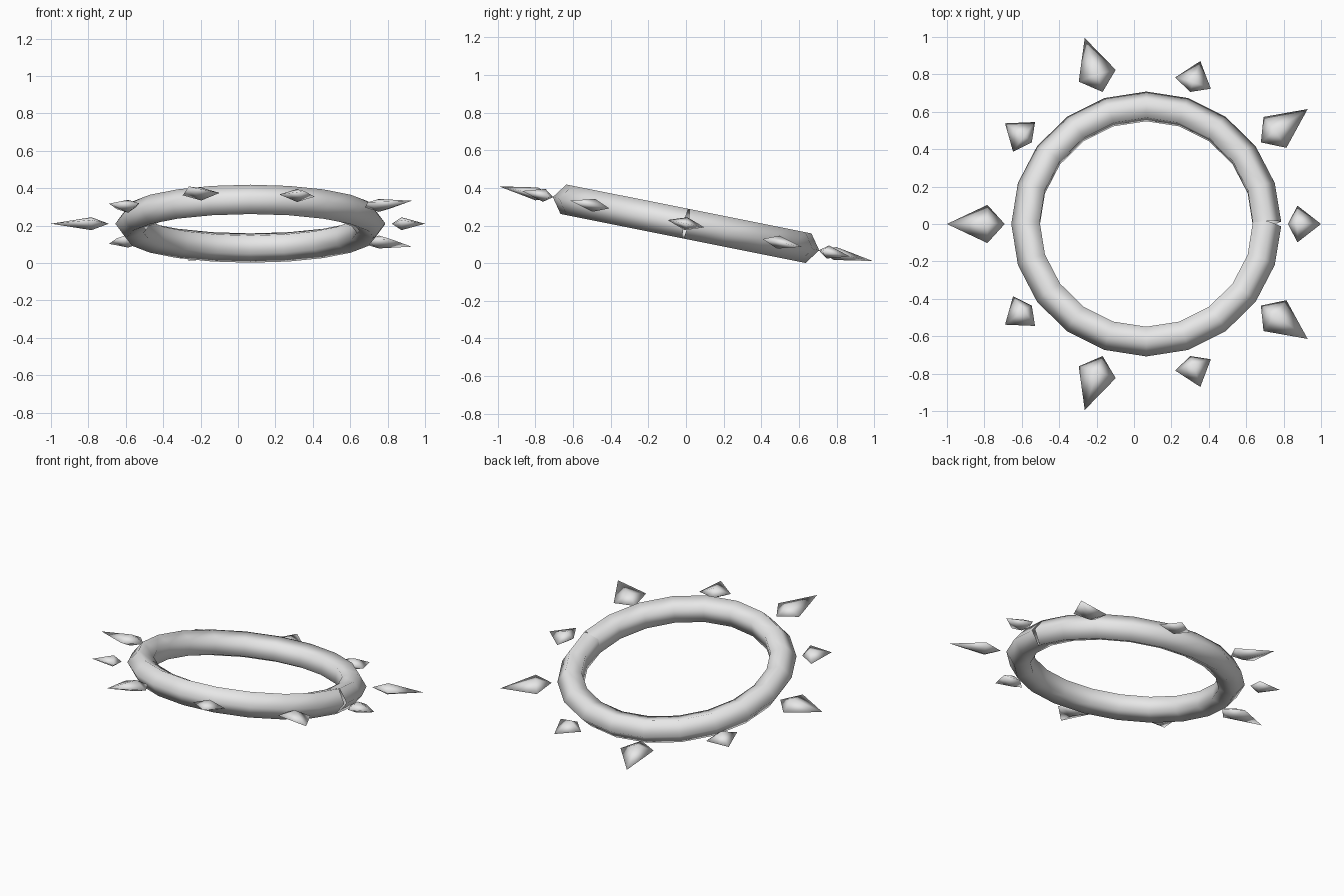
import bpy, math
from mathutils import Matrix

if "Cube" in bpy.data.objects:
    bpy.data.objects.remove(bpy.data.objects["Cube"])

# Tilted frame shared by all parts
FRAME = Matrix.Translation((0.066, 0, 0.21)) @ Matrix.Rotation(math.radians(-11.3), 4, 'X')

grey = bpy.data.materials.new("light_grey")
grey.diffuse_color = (0.8, 0.8, 0.8, 1)
grey.use_nodes = True
grey.node_tree.nodes["Principled BSDF"].inputs["Base Color"].default_value = grey.diffuse_color


def add_part(name, verts, faces, matrix):
    me = bpy.data.meshes.new(name)
    me.from_pydata(verts, [], faces)
    me.transform(matrix)
    me.materials.append(grey)
    me.polygons.foreach_set("use_smooth", [True] * len(me.polygons))
    me.update()
    ob = bpy.data.objects.new(name, me)
    bpy.context.collection.objects.link(ob)
    return ob


# Ring: five-sided tube along a 20-sided path, left open at the seam on +x,
# where both end profiles stay square to their own segment
R, r, SEG, SIDES = 0.638, 0.084, 20, 5
verts, faces = [], []
for i in range(SEG + 1):
    a = 2 * math.pi * i / SEG
    lean = math.pi / SEG if i == 0 else -math.pi / SEG if i == SEG else 0
    for j in range(SIDES):
        b = 2 * math.pi * j / SIDES
        d = r * math.cos(b)
        verts.append((R * math.cos(a) + d * math.cos(a + lean),
                      R * math.sin(a) + d * math.sin(a + lean),
                      r * math.sin(b)))
for i in range(SEG):
    for j in range(SIDES):
        k = (j + 1) % SIDES
        faces.append((i * SIDES + j, (i + 1) * SIDES + j,
                      (i + 1) * SIDES + k, i * SIDES + k))
add_part("ring", verts, faces, FRAME)

# Spikes: ten flattened kite-shaped gems, alternating short and long
for n in range(10):
    if n % 2:
        name, mid, tip, half = "long_spike", 0.85, 1.066, 0.104
    else:
        name, mid, tip, half = "short_spike", 0.808, 0.934, 0.1
    outline = [(0.757, 0, 0), (mid, -half, 0), (tip, 0, 0), (mid, half, 0)]
    gem = outline + [(mid, 0, 0.035), (mid, 0, -0.035)]
    tris = []
    for j in range(4):
        k = (j + 1) % 4
        tris += [(j, k, 4), (k, j, 5)]
    add_part(name, gem, tris, FRAME @ Matrix.Rotation(math.radians(36 * n), 4, 'Z'))
